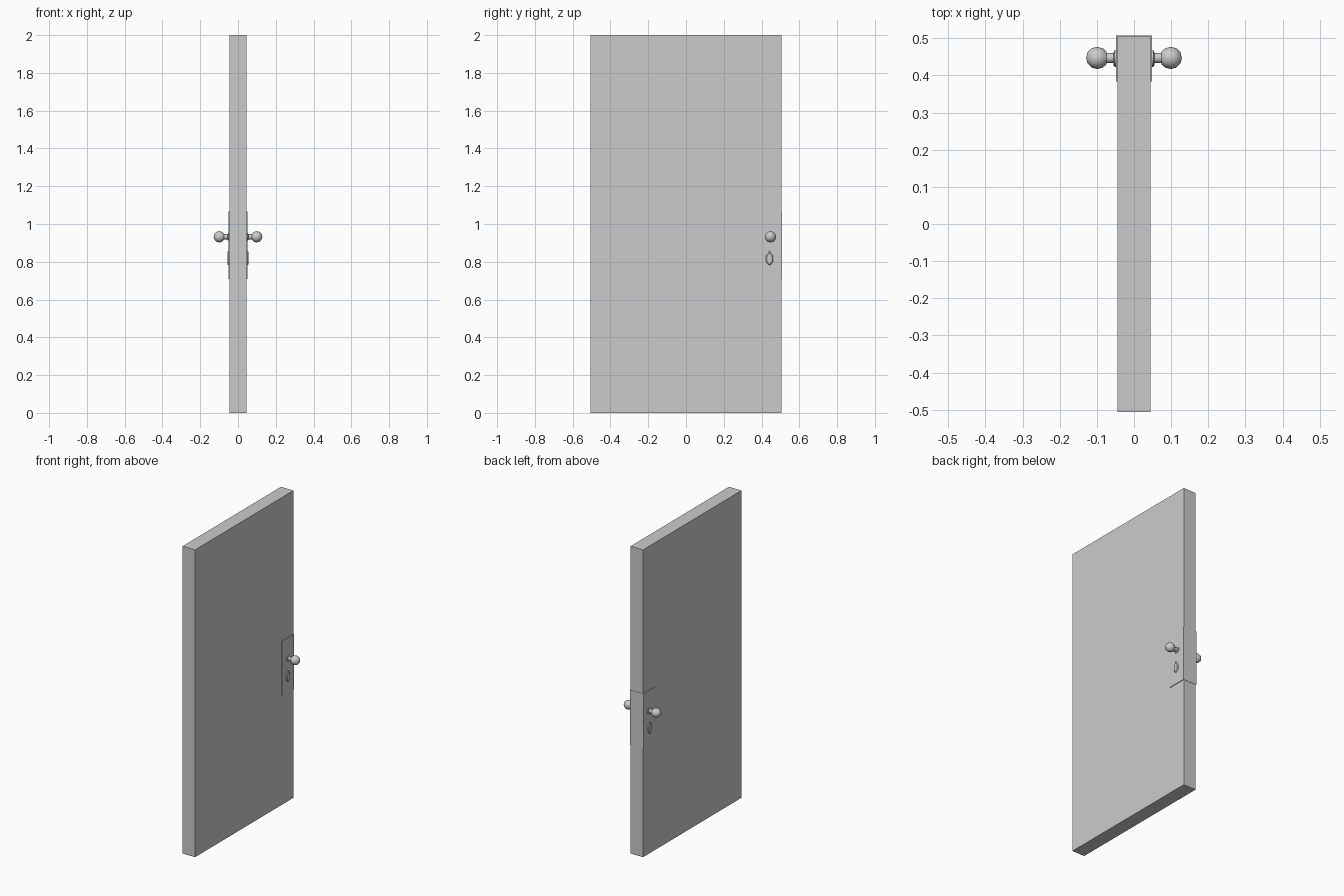
import bpy, bmesh, math
from mathutils import Matrix, Vector

if "Cube" in bpy.data.objects:
    bpy.data.objects.remove(bpy.data.objects["Cube"])


def make_object(name, bm, mirror=False, smooth=False):
    bmesh.ops.recalc_face_normals(bm, faces=bm.faces)
    mesh = bpy.data.meshes.new(name)
    bm.to_mesh(mesh)
    bm.free()
    ob = bpy.data.objects.new(name, mesh)
    bpy.context.collection.objects.link(ob)
    if mirror:
        ob.modifiers.new("both_sides", 'MIRROR').use_axis[0] = True
    if smooth:
        bpy.context.view_layer.objects.active = ob
        ob.select_set(True)
        bpy.ops.object.shade_smooth_by_angle(angle=math.radians(40))
        ob.select_set(False)
    return ob


def extrude_profile(points, direction):
    bm = bmesh.new()
    face = bm.faces.new([bm.verts.new(p) for p in points])
    moved = bmesh.ops.extrude_face_region(bm, geom=[face], use_keep_orig=True)
    verts = [v for v in moved["geom"] if isinstance(v, bmesh.types.BMVert)]
    bmesh.ops.translate(bm, verts=verts, vec=direction)
    return bm


# Door slab
bm = bmesh.new()
bmesh.ops.create_cube(bm, size=1, matrix=Matrix.Translation((0, 0, 1))
                      @ Matrix.Diagonal((0.09, 1.012, 2, 1)))
make_object("door_slab", bm)

# Lock plate folded around the door edge
profile = [(0.044, 0.384), (0.049, 0.384), (0.049, 0.508), (-0.049, 0.508),
           (-0.049, 0.384), (-0.044, 0.384), (-0.044, 0.505), (0.044, 0.505)]
make_object("lock_plate", extrude_profile([(x, y, 0.708) for x, y in profile], (0, 0, 0.357)))

# Turned knobs: rose, neck and ball
KNOB_Y, KNOB_Z = 0.447, 0.932
turned = [(0.048, 0), (0.048, 0.020), (0.053, 0.020), (0.055, 0.014), (0.074, 0.014)]
turned += [(0.099 + 0.030 * math.cos(a), 0.030 * math.sin(a))
           for a in (math.radians(d) for d in (146, 120, 90, 60, 30, 0))]
bm = bmesh.new()
verts = [bm.verts.new((x, KNOB_Y + r, KNOB_Z)) for x, r in turned]
edges = [bm.edges.new(pair) for pair in zip(verts, verts[1:])]
bmesh.ops.spin(bm, geom=verts + edges, cent=(0, KNOB_Y, KNOB_Z), axis=(1, 0, 0),
               angle=math.tau, steps=12, use_duplicate=False)
bmesh.ops.remove_doubles(bm, verts=bm.verts, dist=0.0001)
make_object("door_knobs", bm, mirror=True, smooth=True)

# Leaf-shaped keyhole covers with a slightly raised inner face
half = [(0.008, 0.786), (0.018, 0.799), (0.020, 0.817), (0.017, 0.835), (0.007, 0.847)]
outline = [(0, 0.782)] + half + [(0, 0.859)] + [(-y, z) for y, z in reversed(half)]
bm = extrude_profile([(0.048, 0.442 + y, z) for y, z in outline], (0.003, 0, 0))
bm.faces.ensure_lookup_table()
front = max(bm.faces, key=lambda f: f.calc_center_median().x)
bmesh.ops.inset_individual(bm, faces=[front], thickness=0.005, depth=0)
for v in front.verts:
    v.co.x = 0.055
make_object("keyhole_covers", bm, mirror=True)
